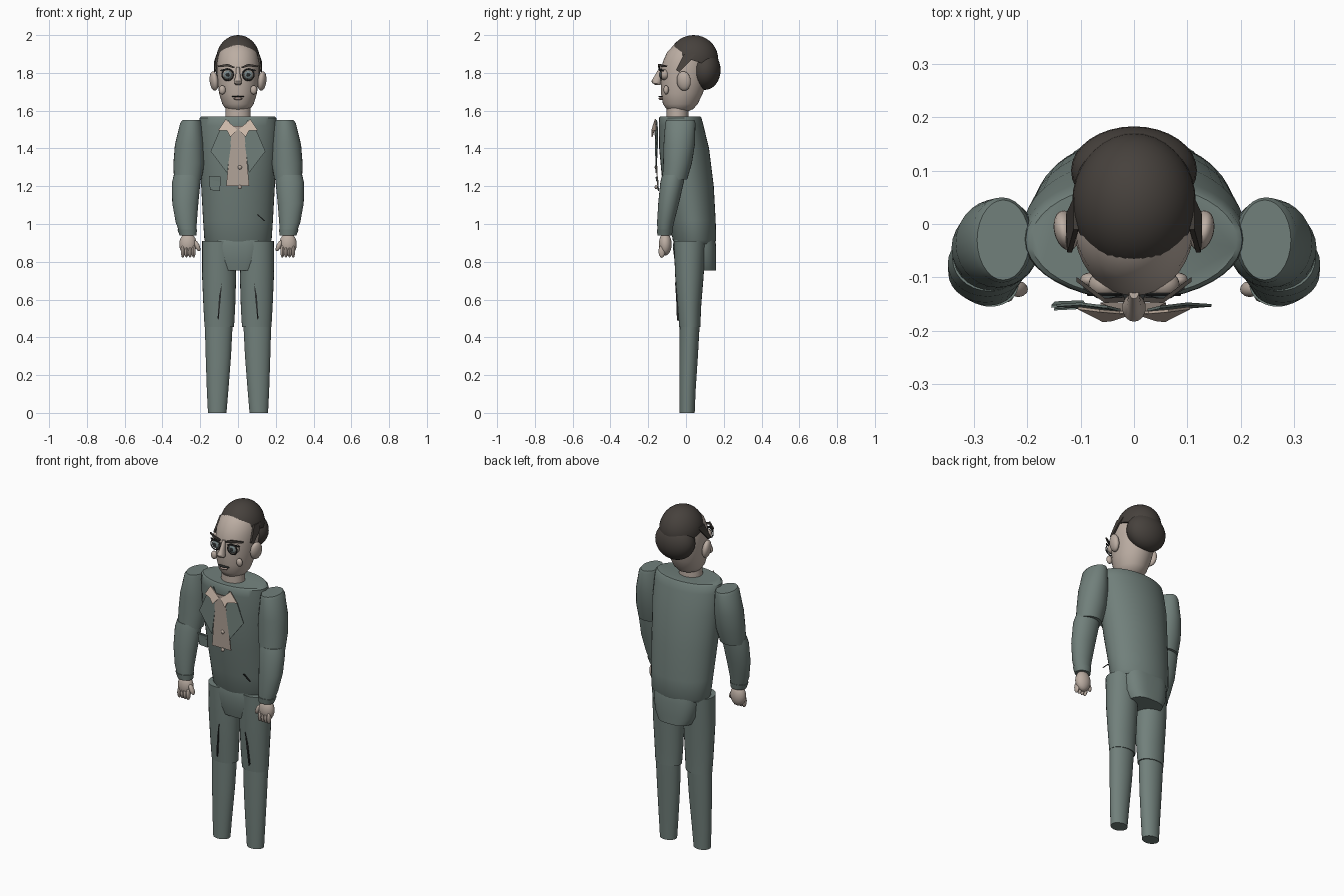
import bpy, bmesh, math
from mathutils import Matrix, Vector


def material(name, rgb):
    m = bpy.data.materials.new(name)
    m.diffuse_color = (*rgb, 1)
    return m


SUIT = material("suit green", (0.165, 0.215, 0.198))
SKIN = material("skin", (0.50, 0.42, 0.365))
HAIR = material("dark hair", (0.062, 0.053, 0.046))
SHIRT = material("shirt beige", (0.46, 0.385, 0.33))
COLLAR = material("collar cream", (0.62, 0.50, 0.41))
IRIS = material("eye grey", (0.19, 0.24, 0.245))
BLACK = material("dark line", (0.022, 0.024, 0.024))
LIP = material("lip", (0.36, 0.27, 0.24))


def finish(name, bm, mat, angle=40):
    bmesh.ops.recalc_face_normals(bm, faces=bm.faces)
    me = bpy.data.meshes.new(name)
    for f in bm.faces:
        f.smooth = True
    bm.to_mesh(me)
    bm.free()
    me.set_sharp_from_angle(angle=math.radians(angle))
    me.materials.append(mat)
    ob = bpy.data.objects.new(name, me)
    bpy.context.collection.objects.link(ob)
    return ob


def loft(name, rings, mat, n=32, power=2.0):
    """Skin horizontal ovals given as (x, y, z, rx, ry)."""
    bm = bmesh.new()
    loops = []
    for x, y, z, rx, ry in rings:
        loop = []
        for i in range(n):
            a = 2 * math.pi * i / n
            c, s = math.cos(a), math.sin(a)
            px = math.copysign(abs(c) ** (2 / power), c)
            py = math.copysign(abs(s) ** (2 / power), s)
            loop.append(bm.verts.new((x + rx * px, y + ry * py, z)))
        loops.append(loop)
    for a, b in zip(loops, loops[1:]):
        for i in range(n):
            j = (i + 1) % n
            bm.faces.new((a[i], a[j], b[j], b[i]))
    bm.faces.new(loops[0])
    bm.faces.new(loops[-1])
    return finish(name, bm, mat)


def ball(name, center, radii, mat, rot=(0, 0, 0), seg=24, cut=None):
    bm = bmesh.new()
    mx = Matrix.Translation(center)
    for ang, ax in zip(rot, "XYZ"):
        mx = mx @ Matrix.Rotation(ang, 4, ax)
    bmesh.ops.create_uvsphere(bm, u_segments=seg, v_segments=seg // 2, radius=1,
                              matrix=mx @ Matrix.Diagonal((*radii, 1)))
    if cut:
        co, no = cut
        g = bm.verts[:] + bm.edges[:] + bm.faces[:]
        r = bmesh.ops.bisect_plane(bm, geom=g, plane_co=co, plane_no=no, clear_inner=True)
        edges = [e for e in r["geom_cut"] if isinstance(e, bmesh.types.BMEdge)]
        bmesh.ops.holes_fill(bm, edges=edges, sides=0)
    return finish(name, bm, mat)


def plate(name, pts, mat, depth=(0, 0.005, 0)):
    """Thin sheet from an outline of (x, y, z) points."""
    bm = bmesh.new()
    front = [bm.verts.new(p) for p in pts]
    back = [bm.verts.new(Vector(p) + Vector(depth)) for p in pts]
    bm.faces.new(front)
    bm.faces.new(back)
    for i in range(len(pts)):
        j = (i + 1) % len(pts)
        bm.faces.new((front[i], front[j], back[j], back[i]))
    return finish(name, bm, mat, 20)


def hoop(name, center, r, thick, mat, n=24, m=6):
    """Upright ring facing the front."""
    bm = bmesh.new()
    v = []
    for i in range(n):
        a = 2 * math.pi * i / n
        v.append([bm.verts.new((center[0] + (r + thick * math.cos(b)) * math.cos(a),
                                center[1] + thick * math.sin(b),
                                center[2] + (r + thick * math.cos(b)) * math.sin(a)))
                  for b in (2 * math.pi * k / m for k in range(m))])
    for i in range(n):
        for k in range(m):
            p, q = (i + 1) % n, (k + 1) % m
            bm.faces.new((v[i][k], v[p][k], v[p][q], v[i][q]))
    return finish(name, bm, mat)


# Jacket body, hips and neck
loft("jacket_body", [(0, .045, .895, .165, .105), (0, .045, .915, .178, .115),
                     (0, .035, 1.02, .185, .122), (0, .012, 1.2, .195, .135),
                     (0, -.01, 1.4, .208, .132), (0, -.025, 1.52, .208, .118),
                     (0, -.03, 1.562, .203, .112), (0, -.03, 1.57, .193, .106)], SUIT, 40)
loft("hips", [(0, .055, .755, .105, .105), (0, .05, .80, .13, .11),
              (0, .045, .88, .14, .115), (0, .045, .915, .14, .11)], SUIT, 40, 3)
loft("neck", [(0, -.045, 1.55, .068, .058), (0, -.045, 1.66, .064, .056)], SKIN)

# Head and hair
loft("head", [(0, -.035, 1.598, .045, .05), (0, -.033, 1.608, .064, .07),
              (0, -.03, 1.635, .083, .092), (0, -.022, 1.69, .100, .110),
              (0, -.012, 1.75, .108, .122), (0, -.006, 1.81, .112, .128),
              (0, 0, 1.86, .111, .122), (0, .01, 1.91, .100, .110),
              (0, .02, 1.95, .075, .082), (0, .03, 1.975, .035, .04)], SKIN, 36)
ball("hair_cap", (0, .04, 1.87), (.116, .131, .13), HAIR, seg=36,
     cut=((0, .04, 1.865), (0, .3, 1)))
ball("back_hair", (0, .1, 1.815), (.118, .083, .105), HAIR, seg=32)

# Nose and mouth
loft("nose", [(0, -.128, 1.83, .009, .012), (0, -.147, 1.78, .013, .022),
              (0, -.157, 1.757, .022, .026), (0, -.155, 1.745, .022, .023),
              (0, -.147, 1.735, .012, .012)], SKIN, 20)
ball("mouth_line", (0, -.132, 1.675), (.035, .014, .004), BLACK)
ball("lower_lip", (0, -.131, 1.664), (.023, .014, .008), LIP)

# Shirt front and buttons
plate("shirt_front", [(-.03, -.168, 1.52), (.03, -.168, 1.52), (.06, -.152, 1.2),
                      (-.063, -.152, 1.2)], SHIRT)
for i, z in enumerate((1.30, 1.195)):
    ball(f"button_{i + 1}", (.01, -.158, z), (.011, .008, .011), SHIRT, seg=16)
# Pocket with its flap, and jacket crease
plate("pocket", [(-.155, -.157, 1.255), (-.092, -.153, 1.25), (-.095, -.148, 1.175),
                 (-.148, -.15, 1.18)], SUIT)
plate("pocket_flap", [(-.15, -.162, 1.25), (-.095, -.159, 1.245), (-.098, -.157, 1.225),
                      (-.148, -.159, 1.235)], SUIT, (0, .003, 0))
plate("jacket_crease", [(.10, -.098, 1.05), (.108, -.098, 1.05), (.145, -.092, 1.015),
                        (.138, -.092, 1.015)], BLACK, (0, .008, 0))

for s, side in ((-1, "right"), (1, "left")):
    def ml(part, rings, mat, n=28):
        loft(f"{part}_{side}", [(s * r[0], *r[1:]) for r in rings], mat, n)

    def mb(part, c, radii, mat, rot=(0, 0, 0), seg=24):
        ball(f"{part}_{side}", (s * c[0], c[1], c[2]), radii, mat,
             (rot[0], s * rot[1], s * rot[2]), seg)

    def mp(part, pts, mat, depth=(0, .005, 0)):
        plate(f"{part}_{side}", [(s * p[0], p[1], p[2]) for p in pts], mat, depth)

    # Sleeves and cuffs
    ml("upper_sleeve", [(.245, -.03, 1.55, .049, .075), (.248, -.03, 1.535, .058, .08),
                        (.256, -.036, 1.42, .078, .083), (.26, -.045, 1.32, .082, .076),
                        (.266, -.06, 1.235, .073, .066)], SUIT)
    ml("forearm_sleeve", [(.270, -.066, 1.26, .070, .060), (.274, -.074, 1.22, .075, .062),
                          (.279, -.092, 1.11, .069, .055), (.274, -.108, 1.01, .056, .045),
                          (.266, -.113, .955, .045, .038)], SUIT)
    ml("cuff", [(.265, -.113, .94, .044, .038), (.269, -.112, .972, .053, .043)], SUIT)
    # Hands
    mb("hand", (.265, -.11, .893), (.046, .034, .06), SKIN)
    for i in range(4):
        mb(f"finger_{i + 1}", (.235 + .019 * i, -.128, .855), (.011, .018, .034), SKIN, seg=12)
    mb("thumb", (.217, -.122, .885), (.013, .015, .032), SKIN, (0, .45, 0), 16)
    # Trouser legs
    ml("thigh", [(.105, .02, .91, .085, .085), (.1, .018, .72, .09, .075),
                 (.099, .018, .56, .084, .062), (.099, .02, .455, .078, .056)], SUIT)
    ml("shin", [(.102, .02, .48, .074, .053), (.104, .014, .3, .067, .049),
                (.108, .008, .12, .057, .043), (.11, .006, 0, .049, .04)], SUIT)
    mp("trouser_crease", [(.085, -.058, .69), (.092, -.052, .6), (.103, -.048, .49),
                          (.108, -.048, .50), (.1, -.052, .62)], BLACK, (0, .009, 0))
    # Lapels and collar wings
    mp("lapel", [(.05, -.158, 1.55), (.10, -.152, 1.49), (.145, -.155, 1.385),
                 (.058, -.162, 1.27), (.025, -.164, 1.5)], SUIT)
    mp("collar_wing", [(.005, -.170, 1.50), (.065, -.165, 1.555), (.105, -.160, 1.495),
                       (.058, -.184, 1.495), (.04, -.182, 1.46)], COLLAR)
    # Ears, cheeks and sideburns
    mb("ear", (.127, -.012, 1.757), (.022, .038, .052), SKIN, (.1, .1, -.25))
    mb("cheek", (.083, -.105, 1.71), (.018, .014, .024), SKIN, seg=16)
    mp("sideburn", [(.104, .05, 1.90), (.104, -.01, 1.90), (.116, -.053, 1.815),
                    (.118, -.035, 1.805), (.118, .02, 1.86)], HAIR, (s * .009, 0, 0))
    # Eyes, lids and brows
    mb("eye", (.055, -.113, 1.79), (.030, .026, .028), SHIRT)
    mb("iris", (.055, -.132, 1.79), (.022, .009, .022), IRIS)
    mb("pupil", (.055, -.138, 1.79), (.011, .006, .011), BLACK, seg=16)
    hoop(f"eye_rim_{side}", (s * .055, -.132, 1.79), .030, .0035, BLACK)
    mp("lash", [(.02, -.138, 1.808), (.055, -.145, 1.826), (.095, -.122, 1.815),
                (.09, -.124, 1.808), (.055, -.145, 1.817)], BLACK)
    mp("brow", [(.018, -.146, 1.832), (.055, -.148, 1.848), (.108, -.108, 1.838),
                (.105, -.11, 1.83), (.055, -.148, 1.834), (.02, -.146, 1.824)],
       HAIR, (0, .009, 0))
